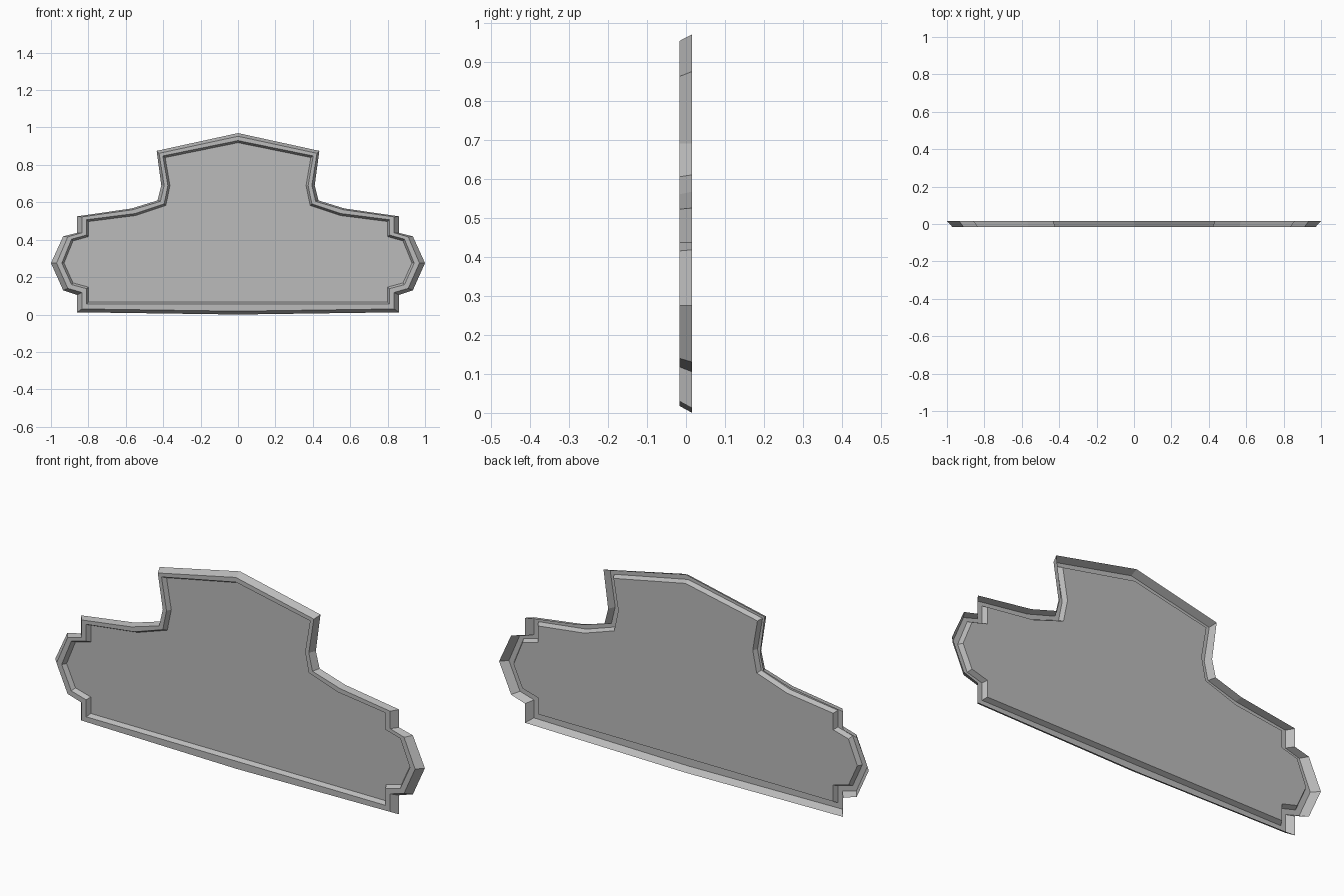
import bpy
import bmesh
from mathutils import Vector

cube = bpy.data.objects.get("Cube")
if cube:
    bpy.data.objects.remove(cube, do_unlink=True)

grey = bpy.data.materials.new("plain grey")
grey.use_nodes = True
colour = (0.5, 0.5, 0.5, 1)
grey.diffuse_color = colour
grey.node_tree.nodes["Principled BSDF"].inputs["Base Color"].default_value = colour

# Half outlines (x, z) from the top peak down the left side to the bottom
back_edge = [(0, .97), (.435, .875), (.41, .69), (.43, .61), (.57, .567), (.86, .525),
             (.86, .437), (.935, .418), (1, .275), (.935, .13), (.86, .105), (.86, .012), (0, 0)]
front_edge = [(0, .953), (.422, .862), (.395, .69), (.415, .605), (.565, .56), (.835, .522),
              (.835, .437), (.91, .415), (.97, .275), (.91, .14), (.835, .118), (.835, .03), (0, .018)]
recess_edge = [(0, .93), (.402, .848), (.375, .69), (.395, .592), (.55, .54), (.81, .507),
               (.81, .425), (.89, .403), (.942, .275), (.89, .16), (.81, .138), (.81, .055), (0, .055)]


def mirrored(half):
    """Close a half outline by mirroring it across x = 0."""
    return half + [(-x, z) for x, z in reversed(half[1:-1])]


def inset(loop, amount):
    """Move every side of a closed loop inward by the same distance."""
    result = []
    for i, point in enumerate(loop):
        p = Vector(point)
        before = (p - Vector(loop[i - 1])).normalized()
        after = (Vector(loop[(i + 1) % len(loop)]) - p).normalized()
        n1, n2 = Vector((before.y, -before.x)), Vector((after.y, -after.x))
        result.append(p + (n1 + n2) * amount / (1 + n1.dot(n2)))
    return result


def make_object(name, bm):
    mesh = bpy.data.meshes.new(name)
    bm.to_mesh(mesh)
    bm.free()
    mesh.materials.append(grey)
    obj = bpy.data.objects.new(name, mesh)
    bpy.context.collection.objects.link(obj)


def add_ring(bm, loop, y):
    return [bm.verts.new((x, y, z)) for x, z in loop]


BACK, FRONT, PANEL = .016, -.017, .004
recess = mirrored(recess_edge)
panel = inset(recess, .011)

# Raised frame: outer wall, flat rim and sloping recess wall, open behind
bm = bmesh.new()
rings = [add_ring(bm, mirrored(back_edge), BACK), add_ring(bm, mirrored(front_edge), FRONT),
         add_ring(bm, recess, FRONT), add_ring(bm, panel, PANEL)]
for outer, inner in zip(rings, rings[1:]):
    for i in range(len(outer)):
        bm.faces.new((outer[i - 1], outer[i], inner[i], inner[i - 1]))
make_object("sign_frame", bm)

# Sunken flat panel
bm = bmesh.new()
face = bm.faces.new(add_ring(bm, panel, PANEL))
face.normal_update()
if face.normal.y > 0:
    face.normal_flip()
make_object("sign_panel", bm)
